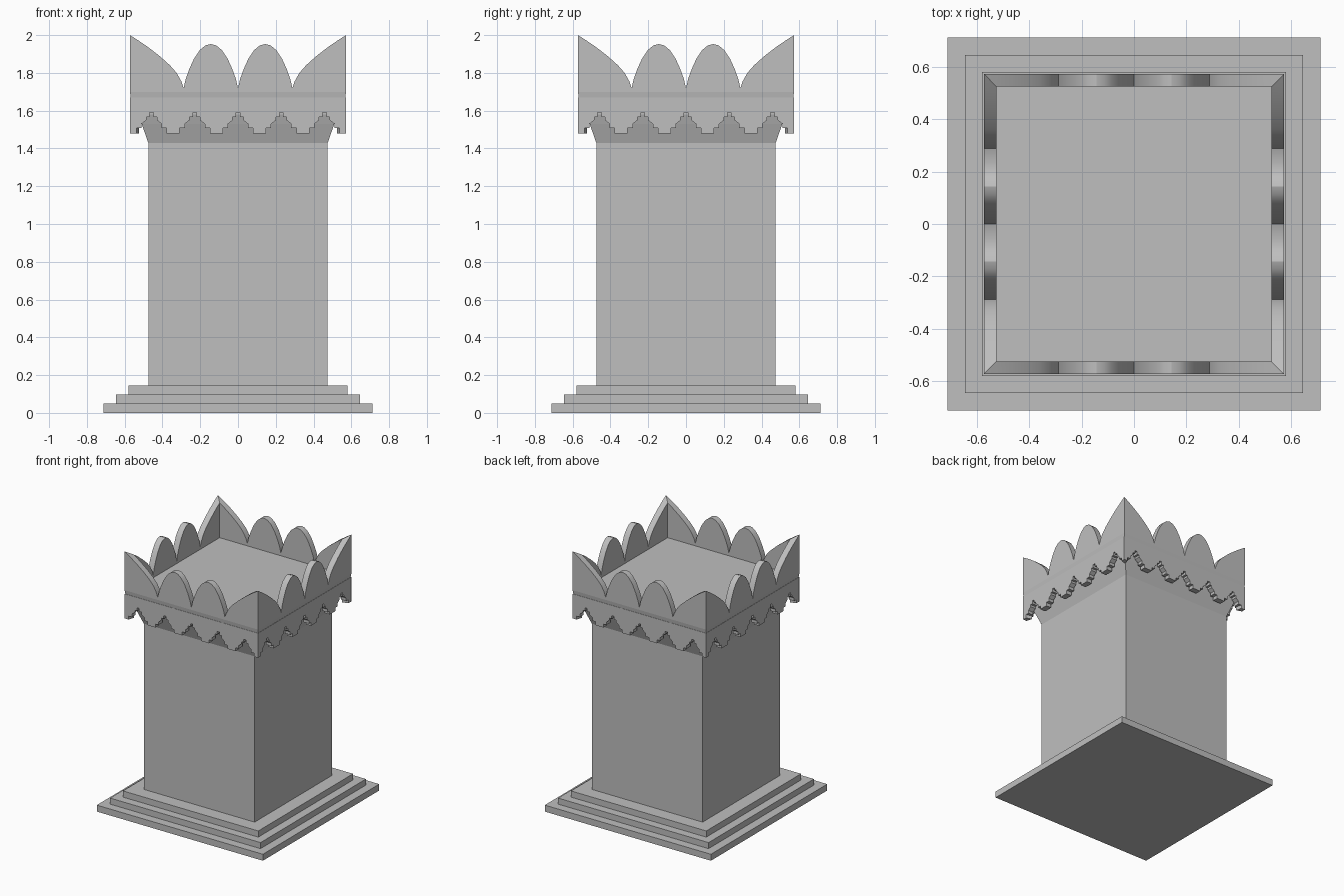
import bpy, bmesh, math
from mathutils import Matrix

cube = bpy.data.objects.get("Cube")
if cube:
    bpy.data.objects.remove(cube, do_unlink=True)

stone = bpy.data.materials.new("grey_stone")
stone.use_nodes = True
GREY = (0.52, 0.52, 0.52, 1)
stone.diffuse_color = GREY
stone.node_tree.nodes["Principled BSDF"].inputs["Base Color"].default_value = GREY

OUTER, INNER = 0.572, 0.525


def finish(bm, name, smooth=False):
    bmesh.ops.remove_doubles(bm, verts=bm.verts, dist=1e-5)
    bmesh.ops.recalc_face_normals(bm, faces=bm.faces)
    mesh = bpy.data.meshes.new(name)
    bm.to_mesh(mesh)
    bm.free()
    mesh.materials.append(stone)
    obj = bpy.data.objects.new(name, mesh)
    bpy.context.collection.objects.link(obj)
    if smooth:
        bpy.ops.object.select_all(action='DESELECT')
        obj.select_set(True)
        bpy.context.view_layer.objects.active = obj
        bpy.ops.object.shade_smooth_by_angle(angle=math.radians(30))
    return obj


def square_loft(name, profile):
    """Solid of square sections, given as (half width, height)."""
    bm = bmesh.new()
    rings = [[bm.verts.new((sx * h, sy * h, z))
              for sx, sy in ((-1, -1), (1, -1), (1, 1), (-1, 1))] for h, z in profile]
    for a, b in zip(rings, rings[1:]):
        for i in range(4):
            j = (i + 1) % 4
            bm.faces.new((a[i], a[j], b[j], b[i]))
    bm.faces.new(rings[0])
    bm.faces.new(rings[-1])
    return finish(bm, name)


def four_walls(name, strips, outer, smooth=False):
    """Mitred walls on all four sides; each strip is (x0, low0, high0, x1, low1, high1)."""
    bm = bmesh.new()
    for x0, l0, h0, x1, l1, h1 in strips:
        # inner side stops at the mitre
        u0, u1 = (max(-INNER, min(INNER, x)) for x in (x0, x1))
        slope = (h1 - h0) / (x1 - x0)
        t0, t1 = h0 + slope * (u0 - x0), h1 + slope * (u1 - x1)
        front = [(x0, -outer, l0), (x1, -outer, l1), (x1, -outer, h1), (x0, -outer, h0)]
        back = [(u0, -INNER, l0), (u1, -INNER, l1), (u1, -INNER, t1), (u0, -INNER, t0)]
        f = [bm.verts.new(p) for p in front]
        bm.faces.new(f)
        b = [bm.verts.new(p) for p in back]
        if u1 - u0 > 1e-4:
            bm.faces.new(b[::-1])
            bm.faces.new((f[3], f[2], b[2], b[3]))
            bm.faces.new((f[0], b[0], b[1], f[1]))
        else:
            bm.faces.new((f[3], f[2], b[2]))
            bm.faces.new((f[0], b[0], f[1]))
        # risers between neighbouring steps of the hem
        key = round(x0, 4)
        lows = [s[4] for s in strips if round(s[3], 4) == key]
        if lows and abs(lows[0] - l0) > 1e-4:
            bm.faces.new([bm.verts.new(p) for p in (
                (x0, -outer, l0), (x0, -outer, lows[0]), (u0, -INNER, lows[0]), (u0, -INNER, l0))])
    bmesh.ops.remove_doubles(bm, verts=bm.verts, dist=1e-5)
    side = bm.verts[:] + bm.edges[:] + bm.faces[:]
    for k in range(1, 4):
        copy = bmesh.ops.duplicate(bm, geom=side)["geom"]
        verts = [v for v in copy if isinstance(v, bmesh.types.BMVert)]
        bmesh.ops.rotate(bm, verts=verts, matrix=Matrix.Rotation(k * math.pi / 2, 3, 'Z'))
    return finish(bm, name, smooth)


# Stepped base
for name, half, low, high in (("base_bottom_step", 0.712, 0, 0.05),
                              ("base_middle_step", 0.645, 0.05, 0.097),
                              ("base_top_step", 0.58, 0.097, 0.145)):
    square_loft(name, [(half, low), (half, high)])

# Shaft flaring into the capital, with a shallow cove and flat top
square_loft("shaft", [(0.475, 0.145), (0.475, 1.43), (0.51, 1.53), (INNER, 1.58),
                      (INNER, 1.67), (0.568, 1.67), (OUTER, 1.70)])

# Crest: two pointed-base lobes in the middle and a rising horn at each corner
lobe = [(0, 1.72), (0.012, 1.77), (0.03, 1.82), (0.055, 1.875), (0.085, 1.92),
        (0.115, 1.945), (0.144, 1.953)]
horn = [(0.288, 1.72), (0.30, 1.755), (0.325, 1.80), (0.36, 1.84), (0.41, 1.885),
        (0.47, 1.932), (INNER, 1.97), (OUTER, 2.0)]
right = lobe + [(0.288 - x, z) for x, z in lobe[-2::-1]] + horn[1:]
crest = [(-x, z) for x, z in right[:0:-1]] + right
four_walls("crest", [(a[0], 1.70, a[1], b[0], 1.70, b[1])
                     for a, b in zip(crest, crest[1:])], OUTER, smooth=True)

# Skirt with a repeated stepped hem
PERIOD = 0.2288
steps = [(0, 1.59, 0.01, 1.59), (0.01, 1.567, 0.028, 1.567), (0.028, 1.55, 0.053, 1.53),
         (0.053, 1.507, 0.08, 1.507), (0.08, 1.48, PERIOD / 2, 1.48)]
skirt = []
for i in range(-2, 3):
    c = i * PERIOD
    for x0, z0, x1, z1 in steps:
        skirt.append((c + x0, z0, 1.67, c + x1, z1, 1.67))
        skirt.append((c - x1, z1, 1.67, c - x0, z0, 1.67))
four_walls("skirt", skirt, 0.57, smooth=False)
